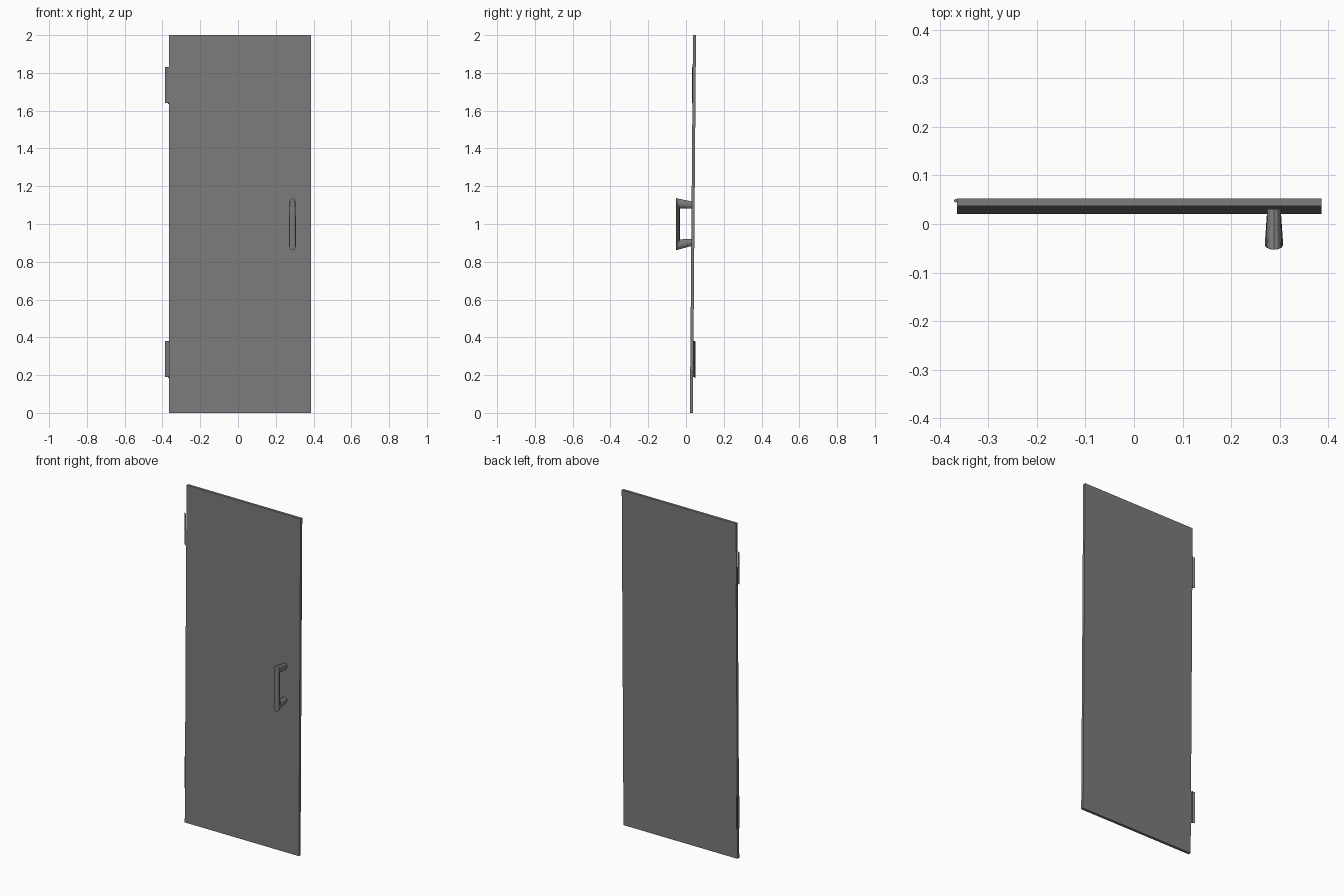
import bpy, bmesh, math
from mathutils import Vector, Matrix

if "Cube" in bpy.data.objects:
    bpy.data.objects.remove(bpy.data.objects["Cube"])

TILT = 0.0165 / 2.0  # the door leans back by this much per unit of height

dark = bpy.data.materials.new("dark_grey")
dark.diffuse_color = (0.2, 0.2, 0.2, 1)
dark.use_nodes = True
dark.node_tree.nodes["Principled BSDF"].inputs["Base Color"].default_value = dark.diffuse_color


def finish(name, bm, recalc=True):
    if recalc:
        bmesh.ops.recalc_face_normals(bm, faces=bm.faces[:])
    me = bpy.data.meshes.new(name)
    bm.to_mesh(me)
    bm.free()
    me.materials.append(dark)
    ob = bpy.data.objects.new(name, me)
    bpy.context.collection.objects.link(ob)
    return ob


# Door panel, sheared in y so that it leans back
bm = bmesh.new()
bmesh.ops.create_cube(bm, size=1)
for v in bm.verts:
    v.co = (v.co.x * 0.751 + 0.0105, v.co.y * 0.016 + 0.0285, v.co.z * 2 + 1)
    v.co.y += TILT * v.co.z
finish("door_panel", bm)

# Hinges: slanted thin leaf with a small pin behind it
for label, z0 in (("lower", 0.19), ("upper", 1.64)):
    bm = bmesh.new()
    section = [(-0.386, 0.047), (-0.370, 0.036), (-0.364, 0.033)]
    low = [bm.verts.new((x, y, z0)) for x, y in section]
    high = [bm.verts.new((x, y, z0 + 0.19)) for x, y in section]
    for i in range(2):
        bm.faces.new((low[i], low[i + 1], high[i + 1], high[i]))
    finish(label + "_hinge_leaf", bm, recalc=False)

    bm = bmesh.new()
    bmesh.ops.create_cone(bm, cap_ends=True, segments=12, radius1=0.0035,
                          radius2=0.0035, depth=0.194,
                          matrix=Matrix.Translation((-0.3675, 0.048, z0 + 0.092)))
    finish(label + "_hinge_pin", bm)

# Pull handle: oval section swept round a mitred U
# each ring: outer (y, z), inner (y, z), half width in x
rings = [
    ((0.032, 1.119), (0.032, 1.083), 0.014),
    ((-0.053, 1.137), (-0.033, 1.083), 0.0165),
    ((-0.053, 0.861), (-0.033, 0.919), 0.019),
    ((0.030, 0.884), (0.030, 0.920), 0.014),
]
SIDES = 12
bm = bmesh.new()
loops = []
for (oy, oz), (iy, iz), hx in rings:
    outer, inner = Vector((0.2885, oy, oz)), Vector((0.2885, iy, iz))
    mid, half = (outer + inner) / 2, (outer - inner) / 2
    loops.append([bm.verts.new(mid + half * math.cos(a) + Vector((hx * math.sin(a), 0, 0)))
                  for a in (2 * math.pi * i / SIDES for i in range(SIDES))])
for a, b in zip(loops, loops[1:]):
    for i in range(SIDES):
        j = (i + 1) % SIDES
        bm.faces.new((a[i], a[j], b[j], b[i]))
bm.faces.new(loops[0])
bm.faces.new(loops[-1])
finish("pull_handle", bm)
